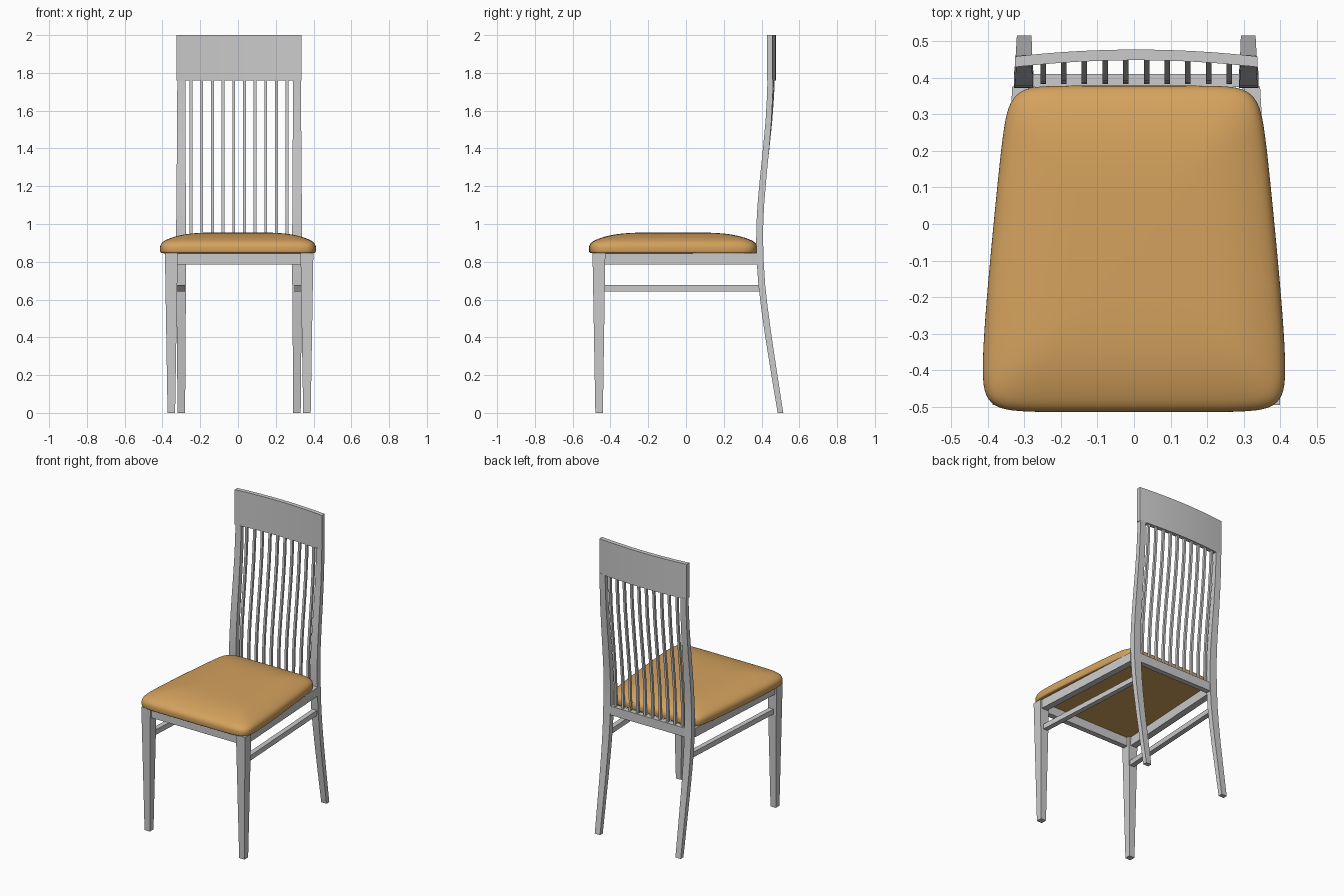
import bpy, bmesh, math

if "Cube" in bpy.data.objects:
    bpy.data.objects.remove(bpy.data.objects["Cube"])

CX = 0.006  # the frame sits slightly right of the seat centre


def loft(name, rings, smooth=True):
    """Skin closed rings of points and cap both ends."""
    bm = bmesh.new()
    vs = [[bm.verts.new(p) for p in r] for r in rings]
    n = len(vs[0])
    for a, b in zip(vs, vs[1:]):
        for i in range(n):
            j = (i + 1) % n
            bm.faces.new((a[i], a[j], b[j], b[i]))
    bm.faces.new(vs[0][::-1])
    bm.faces.new(vs[-1])
    bmesh.ops.recalc_face_normals(bm, faces=bm.faces)
    me = bpy.data.meshes.new(name)
    bm.to_mesh(me)
    bm.free()
    ob = bpy.data.objects.new(name, me)
    bpy.context.collection.objects.link(ob)
    if smooth:
        bpy.ops.object.select_all(action='DESELECT')
        ob.select_set(True)
        bpy.context.view_layer.objects.active = ob
        bpy.ops.object.shade_smooth_by_angle(angle=math.radians(30))
    return ob


def rect_z(x, y, z, w, d):
    """Horizontal rectangle centred on x, y."""
    return [(x + sx * w / 2, y + sy * d / 2, z)
            for sx, sy in ((-1, -1), (1, -1), (1, 1), (-1, 1))]


def rect_y(x, y, w, z0, z1):
    """Upright rectangle facing y."""
    return [(x - w / 2, y, z0), (x + w / 2, y, z0), (x + w / 2, y, z1), (x - w / 2, y, z1)]


def rect_x(x, y, d, z0, z1):
    """Upright rectangle facing x."""
    return [(x, y - d / 2, z0), (x, y + d / 2, z0), (x, y + d / 2, z1), (x, y - d / 2, z1)]


# side curve of the back posts: z, centre y, width, depth
POST = [(0, .500, .040, .030), (.2, .468, .043, .032), (.4, .437, .046, .034),
        (.55, .416, .049, .035), (.68, .401, .052, .036), (.8, .393, .054, .037),
        (.9, .390, .054, .037), (1.0, .391, .052, .036), (1.1, .396, .050, .035),
        (1.25, .409, .048, .034), (1.4, .424, .046, .033), (1.55, .437, .044, .031),
        (1.68, .444, .043, .030), (1.765, .446, .042, .030)]


def post_y(z):
    for a, b in zip(POST, POST[1:]):
        if z <= b[0]:
            return a[1] + (b[1] - a[1]) * (z - a[0]) / (b[0] - a[0])
    return POST[-1][1]


def bow(x):
    """Backward bulge of the top rail."""
    return .019 * (1 - ((x - CX) / .333) ** 2)


# legs, side rails and stretchers, once for each side
for s, side in ((-1, "left"), (1, "right")):
    loft("front_leg_" + side, [rect_z(CX + s * .359, -.460, 0, .04, .04),
                               rect_z(CX + s * .359, -.461, .846, .068, .068)])
    loft("back_post_" + side, [rect_z(CX + s * (.306 + .1 * (w - .04)), y, z, w, d)
                               for z, y, w, d in POST])
    loft("side_rail_" + side, [rect_y(CX + s * .362, -.45, .045, .785, .846),
                               rect_y(CX + s * .316, .376, .045, .785, .846)])
    loft("stretcher_" + side, [rect_y(CX + s * .352, -.45, .034, .643, .678),
                               rect_y(CX + s * .306, .395, .034, .643, .678)])

# front and back seat rails
for name, y, hw in (("front_rail", -.465, .35), ("back_rail", .392, .30)):
    loft(name, [rect_x(CX + sx * hw, y, .036, .785, .846) for sx in (-1, 1)])

# bowed top rail
xs = [CX - .331 + .662 * i / 16 for i in range(17)]
loft("top_rail", [rect_x(x, .443 + bow(x), .029, 1.76, 2.0) for x in xs])

# curved back slats
heights = [.84] + [p[0] for p in POST if p[0] > .85]
for i in range(10):
    x = CX + (i - 4.5) * .0565
    rings = []
    for z in heights:
        t = max(0, (z - .84) / .925)
        rings.append(rect_z(x, post_y(z) + bow(x) * t - .003 * t, z, .015, .016))
    loft(f"back_slat_{i + 1}", rings)

# cushion: rounded, tapered outline scaled into a domed stack
half = [(.15, -.513), (.30, -.513), (.375, -.504), (.407, -.470), (.415, -.41),
        (.406, -.25), (.386, -.03), (.368, .15), (.354, .275), (.338, .338),
        (.300, .371), (.235, .377), (.12, .377)]
outline = half + [(-x, y) for x, y in reversed(half)]
CY = -.07
layers = [(.40, .845), (.95, .845), (.985, .845), (1, .850), (1.003, .868), (1, .888),
          (.965, .908), (.88, .924), (.76, .940), (.60, .951), (.40, .955), (.15, .956)]
seat = loft("seat_cushion", [[(x * k, CY + (y - CY) * k, z) for x, y in outline]
                             for k, z in layers], smooth=False)
for p in seat.data.polygons:
    p.use_smooth = True
sub = seat.modifiers.new("smooth", 'SUBSURF')
sub.levels = sub.render_levels = 2
mat = bpy.data.materials.new("tan_upholstery")
mat.diffuse_color = (.66, .36, .11, 1)
mat.use_nodes = True
mat.node_tree.nodes["Principled BSDF"].inputs["Base Color"].default_value = mat.diffuse_color
seat.data.materials.append(mat)
